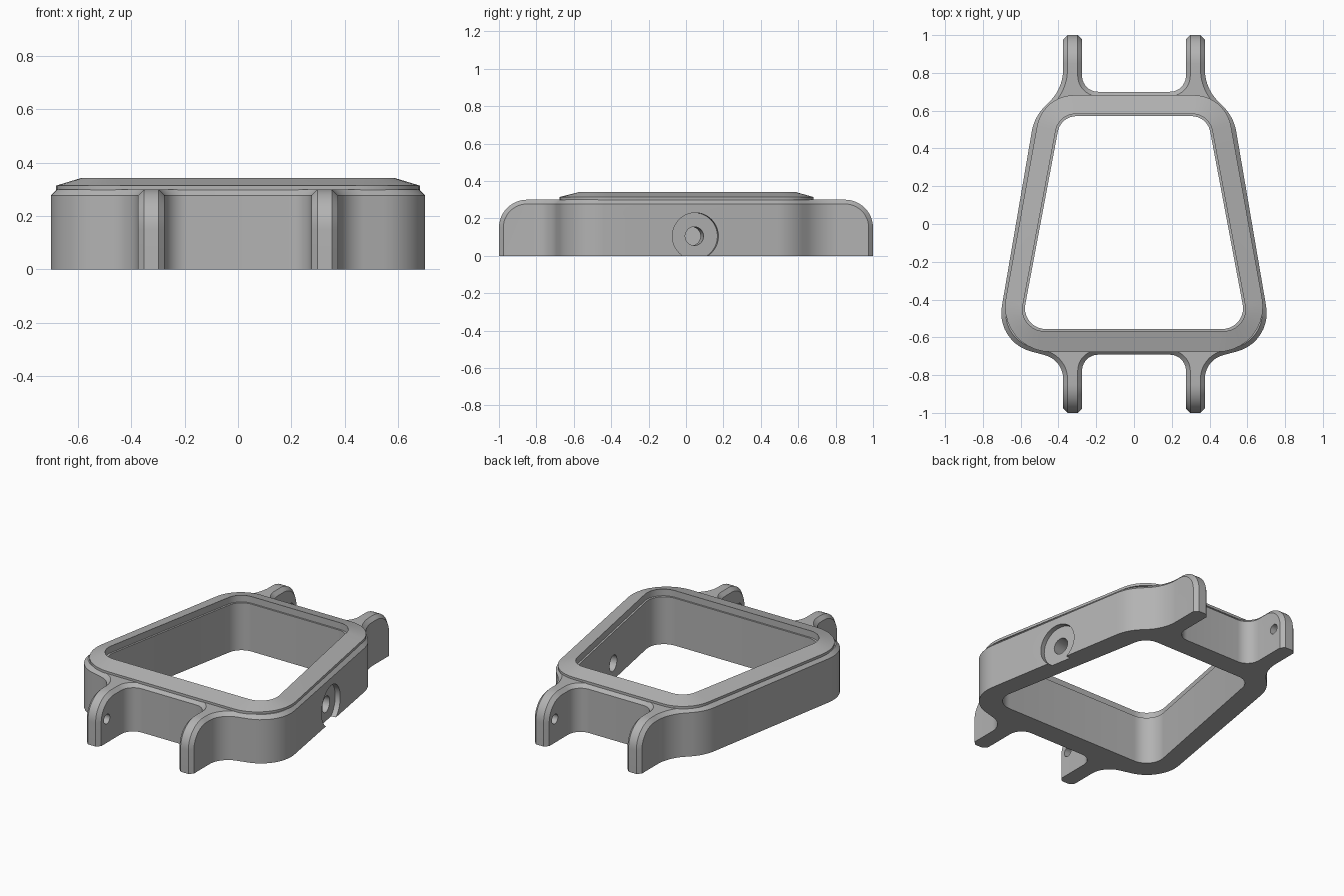
import bpy, bmesh, math
from mathutils import Vector, Matrix

cube = bpy.data.objects.get("Cube")
if cube:
    bpy.data.objects.remove(cube, do_unlink=True)

metal = bpy.data.materials.new("brushed_grey")
metal.use_nodes = True
metal.diffuse_color = (0.45, 0.45, 0.45, 1)
metal.node_tree.nodes["Principled BSDF"].inputs["Base Color"].default_value = (0.45, 0.45, 0.45, 1)


def rounded(half, segs=10):
    """Mirror a right-hand half outline of (x, y, radius) and round its corners."""
    full = half + [(-x, y, r) for x, y, r in reversed(half)]
    pts = [Vector(p[:2]) for p in full]
    out = []
    for i, p in enumerate(pts):
        r = full[i][2]
        if not r:
            out.append(p)
            continue
        u = (pts[i - 1] - p).normalized()
        v = (pts[(i + 1) % len(pts)] - p).normalized()
        half_in = u.angle(v) / 2
        t = r / math.tan(half_in)
        c = p + (u + v).normalized() * r / math.sin(half_in)
        a, b = p + u * t - c, p + v * t - c
        sweep = math.pi - 2 * half_in
        for k in range(segs + 1):
            w = k / segs
            out.append(c + (a * math.sin((1 - w) * sweep) + b * math.sin(w * sweep)) / math.sin(sweep))
    return out


def finish(name, bm):
    bmesh.ops.recalc_face_normals(bm, faces=bm.faces)
    mesh = bpy.data.meshes.new(name)
    bm.to_mesh(mesh)
    bm.free()
    ob = bpy.data.objects.new(name, mesh)
    bpy.context.collection.objects.link(ob)
    mesh.materials.append(metal)
    return ob


def prism(outline, z0, z1):
    bm = bmesh.new()
    base = bm.faces.new([bm.verts.new((p.x, p.y, z0)) for p in outline])
    top = bmesh.ops.extrude_face_region(bm, geom=[base], use_keep_orig=True)
    verts = [g for g in top["geom"] if isinstance(g, bmesh.types.BMVert)]
    bmesh.ops.translate(bm, verts=verts, vec=(0, 0, z1 - z0))
    bmesh.ops.recalc_face_normals(bm, faces=bm.faces)
    return bm


def cylinder(name, centre, axis, radius, depth):
    bm = bmesh.new()
    turn = Vector(axis).to_track_quat('Z', 'Y').to_matrix().to_4x4()
    bmesh.ops.create_cone(bm, cap_ends=True, segments=40, radius1=radius, radius2=radius,
                          depth=depth, matrix=Matrix.Translation(centre) @ turn)
    return finish(name, bm)


def activate(ob):
    bpy.ops.object.select_all(action='DESELECT')
    ob.select_set(True)
    bpy.context.view_layer.objects.active = ob


def cut(ob, cutter):
    activate(ob)
    mod = ob.modifiers.new("cut", 'BOOLEAN')
    mod.object, mod.operation, mod.solver = cutter, 'DIFFERENCE', 'EXACT'
    bpy.ops.object.modifier_apply(modifier=mod.name)
    bpy.data.objects.remove(cutter, do_unlink=True)


# Case with four lugs: one outline extruded upwards
case_half = [
    (0.275, -0.692, 0.085), (0.275, -1, 0), (0.375, -1, 0), (0.375, -0.72, 0.13),
    (0.732, -0.625, 0.21), (0.528, 0.567, 0.25), (0.375, 0.72, 0.24), (0.375, 1, 0),
    (0.275, 1, 0), (0.275, 0.7, 0.085)]
bm = prism(rounded(case_half), 0, 0.3)

# Round the top of each lug end
tips = [e for e in bm.edges if all(abs(v.co.y) > 0.99 and v.co.z > 0.29 for v in e.verts)]
bmesh.ops.bevel(bm, geom=tips, offset=0.15, segments=12, profile=0.5, affect='EDGES')

# Chamfer every sharp edge except those on the underside
sharp = [e for e in bm.edges if e.calc_face_angle(0) > math.radians(60)
         and max(v.co.z for v in e.verts) > 0.001]
bmesh.ops.bevel(bm, geom=sharp, offset=0.023, segments=1, affect='EDGES')
case = finish("watch_case", bm)

# Opening through the case
opening_half = [(0.60, -0.556, 0.11), (0.388, 0.571, 0.1)]
cut(case, finish("opening_cutter", prism(rounded(opening_half), -0.1, 0.5)))

# Stem recess and hole in the left wall
normal = Vector((math.cos(math.radians(10)), math.sin(math.radians(10)), 0))
wall = Vector((0.615, 0.05, 0.105))
cut(case, cylinder("recess_cutter", wall + normal * 0.07, normal, 0.125, 0.2))
cut(case, cylinder("stem_cutter", wall, normal, 0.05, 0.5))

# Blind strap-pin holes on the inner lug faces
for sx in (-1, 1):
    for sy in (-1, 1):
        cut(case, cylinder("pin_cutter", Vector((sx * 0.275, sy * 0.92, 0.15)), (1, 0, 0), 0.03, 0.1))

# Sloping bezel ring lofted between matching rounded loops
outer = rounded([(0.73, -0.677, 0.24), (0.484, 0.682, 0.2)])
inner = rounded([(0.614, -0.567, 0.115), (0.398, 0.582, 0.105)])
bm = bmesh.new()
rings = [[bm.verts.new((p.x, p.y, z)) for p in loop]
         for loop, z in ((outer, 0.298), (outer, 0.314), (inner, 0.342), (inner, 0.298))]
for i, ring in enumerate(rings):
    nxt = rings[(i + 1) % len(rings)]
    for k in range(len(ring)):
        m = (k + 1) % len(ring)
        bm.faces.new((ring[k], ring[m], nxt[m], nxt[k]))
bezel = finish("bezel", bm)

for ob in (case, bezel):
    activate(ob)
    bpy.ops.object.shade_smooth_by_angle(angle=math.radians(12 if ob is bezel else 25))
